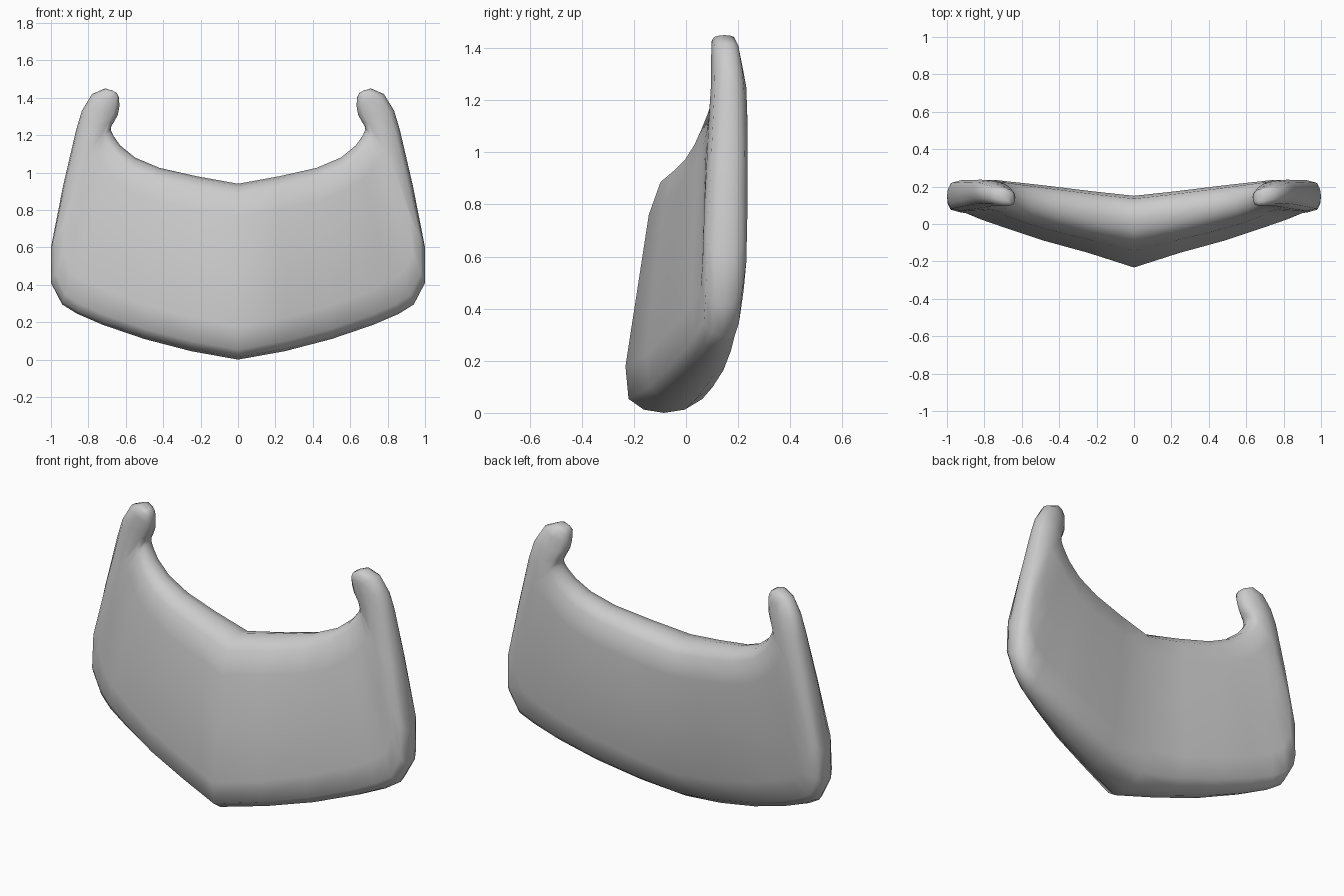
import bpy, bmesh
from mathutils import Vector

# Sections from the middle out to the horn tip:
# outer edge x, z, centre y, half thickness | inner edge x, z, centre y, half thickness
SECTIONS = [
    (0.00, 0.000, -0.085, 0.175, 0.000, 0.940, 0.025, 0.140),
    (0.25, 0.045, -0.025, 0.150, 0.220, 0.980, 0.060, 0.127),
    (0.50, 0.110, 0.030, 0.135, 0.420, 1.025, 0.095, 0.115),
    (0.72, 0.185, 0.080, 0.110, 0.550, 1.080, 0.120, 0.105),
    (0.86, 0.245, 0.110, 0.092, 0.630, 1.145, 0.140, 0.094),
    (0.94, 0.295, 0.135, 0.082, 0.665, 1.195, 0.152, 0.085),
    (1.00, 0.410, 0.145, 0.085, 0.677, 1.220, 0.157, 0.080),
    (1.00, 0.600, 0.150, 0.085, 0.680, 1.235, 0.160, 0.077),
    (0.935, 0.930, 0.160, 0.078, 0.677, 1.250, 0.162, 0.073),
    (0.865, 1.230, 0.167, 0.070, 0.663, 1.270, 0.160, 0.066),
    (0.835, 1.330, 0.165, 0.064, 0.642, 1.310, 0.150, 0.058),
    (0.780, 1.420, 0.158, 0.056, 0.634, 1.355, 0.142, 0.050),
    (0.710, 1.450, 0.148, 0.048, 0.636, 1.400, 0.136, 0.042),
    (0.670, 1.438, 0.138, 0.025, 0.648, 1.425, 0.134, 0.025),
]
# Rounded edge profile: (fraction of cap length, fraction of half thickness)
CAP = [(0.0, 0.0), (0.07, 0.45), (0.3, 0.82), (1.0, 1.0)]


def section_points(ax, az, ay, ah, bx, bz, by, bh):
    a, b = Vector((ax, ay, az)), Vector((bx, by, bz))
    cap = min(0.5, 0.18 / (b - a).length)
    side = [(c * cap, t) for c, t in CAP] + [(0.5, 1.0)]
    side += [(1 - c * cap, t) for c, t in reversed(CAP)]
    ring = [(s, -t) for s, t in side] + [(s, t) for s, t in side[-2:0:-1]]
    return [a.lerp(b, s) + Vector((0, t * (ah + (bh - ah) * s), 0)) for s, t in ring]


# Bent plate with a curled horn at each upper corner
bm = bmesh.new()
for sign in (1, -1):
    rings = [[bm.verts.new((p.x * sign, p.y, p.z)) for p in section_points(*s)]
             for s in SECTIONS]
    n = len(rings[0])
    for r0, r1 in zip(rings, rings[1:]):
        for i in range(n):
            j = (i + 1) % n
            bm.faces.new((r0[i], r0[j], r1[j], r1[i]))
    bm.faces.new(rings[-1])
bmesh.ops.remove_doubles(bm, verts=bm.verts[:], dist=0.0005)
bmesh.ops.recalc_face_normals(bm, faces=bm.faces[:])
mesh = bpy.data.meshes.new("horned_plate")
bm.to_mesh(mesh)
bm.free()
mesh.shade_smooth()
plate = bpy.data.objects.new("horned_plate", mesh)
bpy.context.collection.objects.link(plate)
